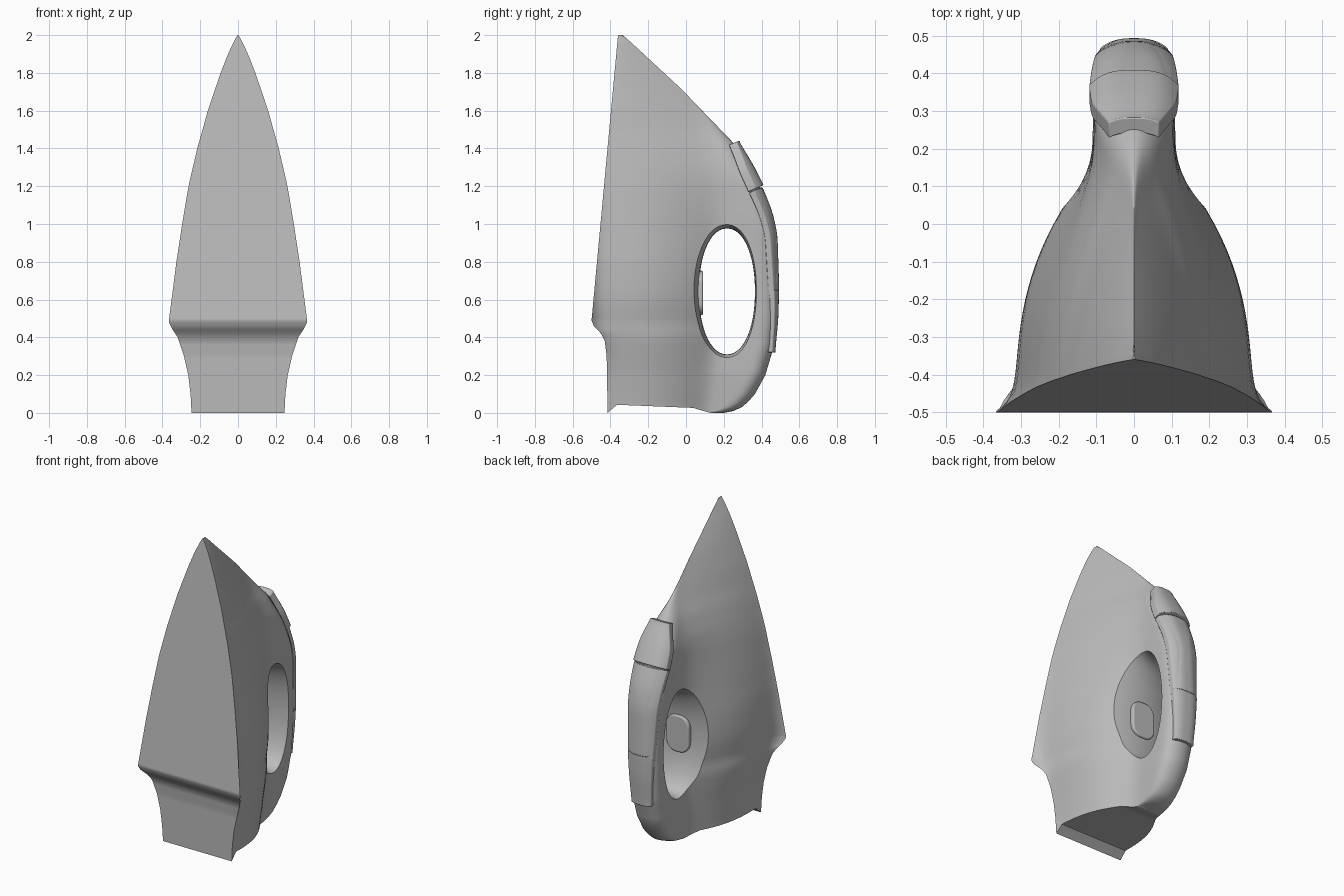
import bpy, bmesh, math
from mathutils import Vector

cube = bpy.data.objects.get("Cube")
if cube:
    bpy.data.objects.remove(cube, do_unlink=True)

GREY = (0.5, 0.5, 0.5, 1)
grey = bpy.data.materials.new("plain grey")
grey.use_nodes = True
grey.diffuse_color = GREY
grey.node_tree.nodes["Principled BSDF"].inputs["Base Color"].default_value = GREY


def linear(table, t):
    for (a, p), (b, q) in zip(table, table[1:]):
        if t <= b:
            return p + (q - p) * max(0, (t - a) / (b - a))
    return table[-1][1]


def smooth(table, t, r=0.04):
    """Table lookup with softened corners."""
    return sum(linear(table, t + r * k / 3) for k in range(-3, 4)) / 7


def make(name, bm):
    bmesh.ops.recalc_face_normals(bm, faces=bm.faces)
    mesh = bpy.data.meshes.new(name)
    bm.to_mesh(mesh)
    bm.free()
    mesh.materials.append(grey)
    obj = bpy.data.objects.new(name, mesh)
    bpy.context.collection.objects.link(obj)
    return obj


def select(obj):
    bpy.ops.object.select_all(action='DESELECT')
    obj.select_set(True)
    bpy.context.view_layer.objects.active = obj


def shade(obj, angle=35):
    select(obj)
    bpy.ops.object.shade_smooth_by_angle(angle=math.radians(angle))


def loft(name, rings):
    """Skin closed rings; symmetric rings get caps bridged side to side."""
    bm = bmesh.new()
    rows = [[bm.verts.new(p) for p in ring] for ring in rings]
    n = len(rows[0])
    for a, b in zip(rows, rows[1:]):
        for i in range(n):
            j = (i + 1) % n
            bm.faces.new((a[i], a[j], b[j], b[i]))
    for row in (rows[0], rows[-1]):
        for i in range(n // 2):
            j, k = n - 1 - i, n - 2 - i
            face = [row[i], row[i + 1]] + ([row[k]] if k != i + 1 else []) + [row[j]]
            if len(set(face)) > 2:
                bm.faces.new(face)
    return make(name, bm)


# Upright profiles by height: sole position, sole width, body width, back edge
sole_y = [(0, -.415), (.3, -.42), (.38, -.43), (.42, -.45), (.46, -.488),
          (.49, -.5), (2, -.36)]
sole_w = [(0, .245), (.1, .25), (.2, .262), (.3, .285), (.4, .318), (.44, .345),
          (.48, .365), (.49, .365), (.8, .325), (1, .294), (1.2, .26),
          (1.4, .215), (1.6, .16), (1.8, .092), (1.9, .053), (1.97, .02), (2, .003)]
body_w = [(0, .24), (.2, .258), (.4, .295), (.6, .313), (.8, .305), (1, .28),
          (1.2, .25), (1.4, .208), (1.6, .155), (1.8, .088), (1.9, .05), (2, .003)]
back_y = [(0, .2), (.01, .25), (.03, .295), (.06, .33), (.1, .365), (.2, .42),
          (.35, .465), (.5, .482), (.65, .485), (.95, .475), (1.07, .445),
          (1.2, .39), (1.43, .25), (1.72, -.03), (1.97, -.3), (2, -.335)]
core_y = [(0, .17), (.3, .21), (.6, .25), (1, .27), (1.3, .3), (1.43, .25),
          (1.72, -.03), (1.97, -.3), (2, -.335)]
grip_w = [(0, .085), (.2, .1), (.65, .1), (1, .11), (1.25, .105), (1.35, .085),
          (1.43, .06), (1.5, .032), (1.6, .012), (1.75, .006), (2, .002)]
fullness = [(0, 2.8), (.7, 2.7), (1.2, 1.9), (1.5, 1.4), (2, 1.3)]


def body_ring(z):
    y0, y1, yc = linear(sole_y, z), linear(back_y, z), linear(core_y, z)
    w, core, grip = linear(sole_w, z), smooth(body_w, z), smooth(grip_w, z)
    power = smooth(fullness, z)
    side, n = [], 44
    for i in range(n + 1):
        y = y0 + (y1 - y0) * (1 - math.cos(math.pi * i / n)) / 2
        s = min(1, (y - y0) / (yc - y0))
        body = core * (1 - s ** power)
        # rounded grip, softly merged with the body
        t = max(0, 1 - (y1 - y) / min(.1, y1 - y0))
        hold = grip * math.sqrt(max(0, 1 - t ** 2.6))
        x = (body ** 4 + hold ** 4) ** .25
        x += (w - core) * math.exp((y0 - y) / .04)
        if i == n:
            x = 0
        # the heel edge arches between its two feet
        lift = 0
        if z < .15 and y < .13:
            lift = (1 - z / .15) * min(.045, (y - y0) * .9) * (1 - .5 * (y - y0) / .55)
        if i and z < .15 and .04 < y < .13:
            lift *= (.13 - y) / .09
        side.append((x, y, z + lift))
    return side + [(-x, y, z) for x, y, z in side[-2::-1]]


heights = [0, .005, .01, .02, .03, .045, .06, .08, .1, .15]
heights += [.2 + .02 * i for i in range(14)] + [.48, .49]
heights += [.5 + .03 * i for i in range(49)] + [1.96, 1.98, 1.99, 2]
body = loft("iron_body", [body_ring(z) for z in heights])

# Finger opening: a rounded cutter that flares toward both sides
def opening_ring(x):
    grow = 1 + 5 * x * x
    ring = []
    for i in range(64):
        a = math.tau * (i + .5) / 64
        c, s = math.cos(a), math.sin(a)
        ring.append((x, .217 + .148 * grow * math.copysign(abs(c) ** .94, c),
                     .643 + .333 * grow * math.copysign(abs(s) ** .94, s)))
    return ring


cutter = loft("opening_cutter", [opening_ring(-.4 + .04 * i) for i in range(21)])
cutter.hide_render = True
cut = body.modifiers.new("opening", 'BOOLEAN')
cut.operation, cut.solver, cut.object = 'DIFFERENCE', 'EXACT', cutter
select(body)
bpy.ops.object.modifier_apply(modifier=cut.name)
bpy.data.objects.remove(cutter, do_unlink=True)
shade(body)

# Covers that wrap the back of the handle
spine = [(.33, .468), (.5, .484), (.65, .488), (.95, .478), (1.07, .45),
         (1.2, .397), (1.31, .34), (1.45, .255)]
cover_w = [(.33, .07), (.65, .09), (.95, .105), (1.2, .12), (1.31, .112), (1.45, .06)]


def cover(name, low, high, widths, raised, depth):
    rings = []
    for k in range(19):
        z = low + (high - low) * k / 18
        slope = (smooth(spine, z + .01) - smooth(spine, z - .01)) / .02
        normal = Vector((0, 1, -slope)).normalized()
        base, w = Vector((0, smooth(spine, z), z)), smooth(widths, z, .03)
        outer = []
        for i in range(21):
            u = i / 10 - 1
            outer.append(base + Vector((u * w, 0, 0))
                         + normal * (raised - .045 * (w / .12) ** 2 * abs(u) ** 3))
        inner = [p - normal * depth for p in reversed(outer)]
        rings.append(outer + inner)
    obj = loft(name, rings)
    bevel = obj.modifiers.new("soft_edge", 'BEVEL')
    bevel.width, bevel.segments, bevel.limit_method = .003, 2, 'ANGLE'
    shade(obj)


cover("top_cover", 1.2, 1.435, cover_w, .016, .045)
cover("handle_cover", .62, 1.195, cover_w, .002, .03)
cover("lower_cover", .32, .65, cover_w, .005, .025)
cover("thumb_panel", .65, 1.19,
      [(.65, .065), (.8, .06), (.95, .05), (1.08, .085), (1.2, .1)], .006, .01)

# Rounded control button on the wall inside the opening
bm = bmesh.new()
bmesh.ops.create_cube(bm, size=1)
bmesh.ops.scale(bm, vec=(.16, .08, .235), verts=bm.verts)
bmesh.ops.translate(bm, vec=(0, .05, .635), verts=bm.verts)
upright = [e for e in bm.edges if abs((e.verts[0].co - e.verts[1].co).y) > .05]
bmesh.ops.bevel(bm, geom=upright, offset=.065, segments=8, profile=.5, affect='EDGES')
button = make("control_button", bm)
bevel = button.modifiers.new("soft_edge", 'BEVEL')
bevel.width, bevel.segments, bevel.limit_method = .008, 3, 'ANGLE'
shade(button)
